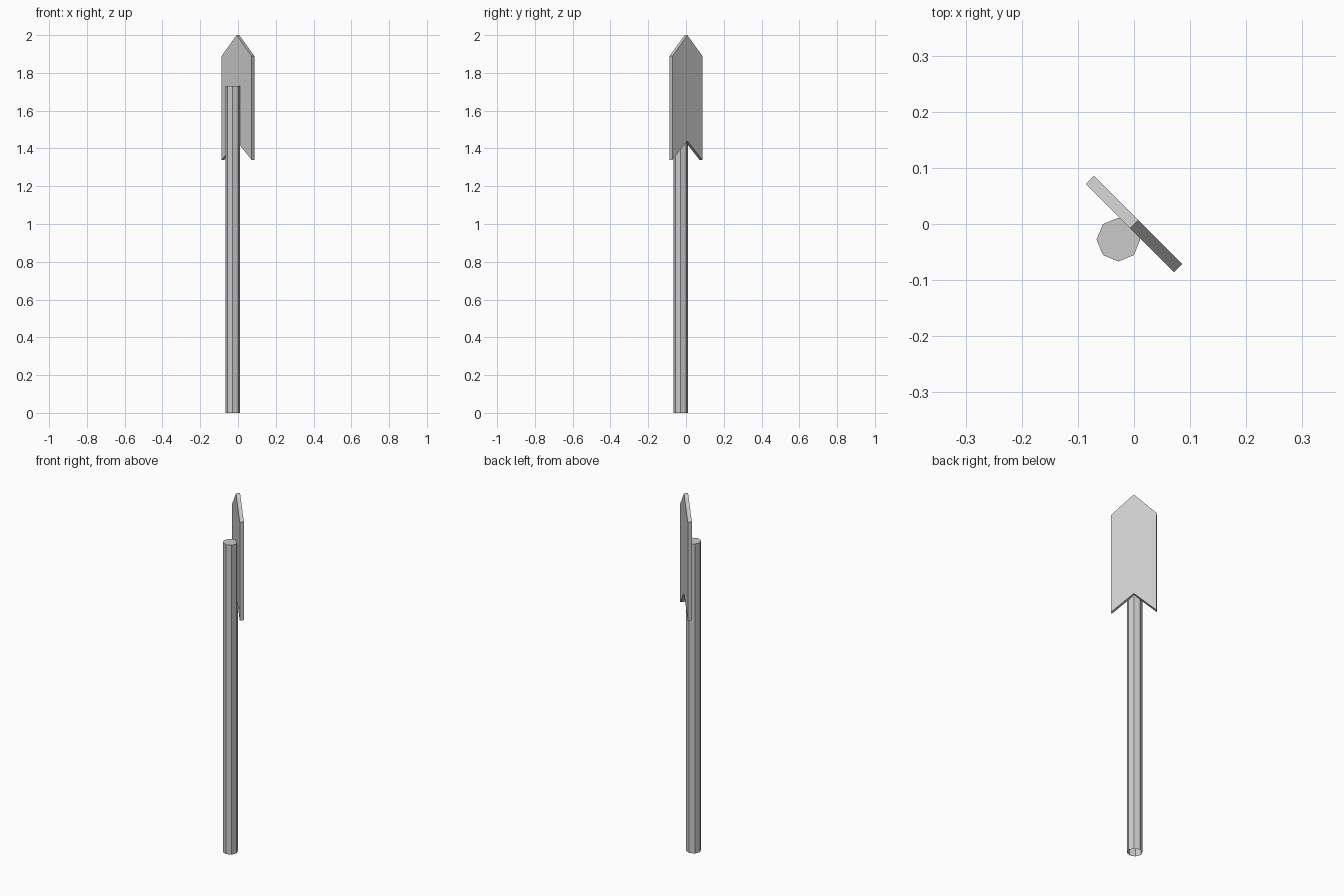
import bpy, bmesh
from math import radians, cos, sin, pi
from mathutils import Vector

if "Cube" in bpy.data.objects:
    bpy.data.objects.remove(bpy.data.objects["Cube"])


def extrude_profile(name, points, direction, open_start=False):
    """Make a flat-faced solid by sweeping a closed profile along a vector."""
    bm = bmesh.new()
    base = bm.faces.new([bm.verts.new(p) for p in points])
    ext = bmesh.ops.extrude_face_region(bm, geom=[base], use_keep_orig=True)
    moved = [g for g in ext["geom"] if isinstance(g, bmesh.types.BMVert)]
    bmesh.ops.translate(bm, verts=moved, vec=direction)
    bmesh.ops.recalc_face_normals(bm, faces=bm.faces)
    if open_start:
        bmesh.ops.delete(bm, geom=[base], context='FACES_ONLY')
    mesh = bpy.data.meshes.new(name)
    bm.to_mesh(mesh)
    bm.free()
    obj = bpy.data.objects.new(name, mesh)
    bpy.context.collection.objects.link(obj)
    return obj


# Octagonal post, open underneath, behind the board on the diagonal
radius, offset = 0.039, -0.0278
ring = [(offset + radius * cos(i * pi / 4), offset + radius * sin(i * pi / 4), 0)
        for i in range(8)]
extrude_profile("post", ring, Vector((0, 0, 1.73)), open_start=True)

# Arrow-shaped board: pointed top, notched bottom, turned 45 degrees
half_w, thick = 0.1115, 0.021
outline = [(0, 2.0), (half_w, 1.89), (half_w, 1.34),
           (0, 1.44), (-half_w, 1.34), (-half_w, 1.89)]
board = extrude_profile("arrow_board", [(x, -thick / 2, z) for x, z in outline],
                        Vector((0, thick, 0)))
board.rotation_euler.z = radians(-45)
